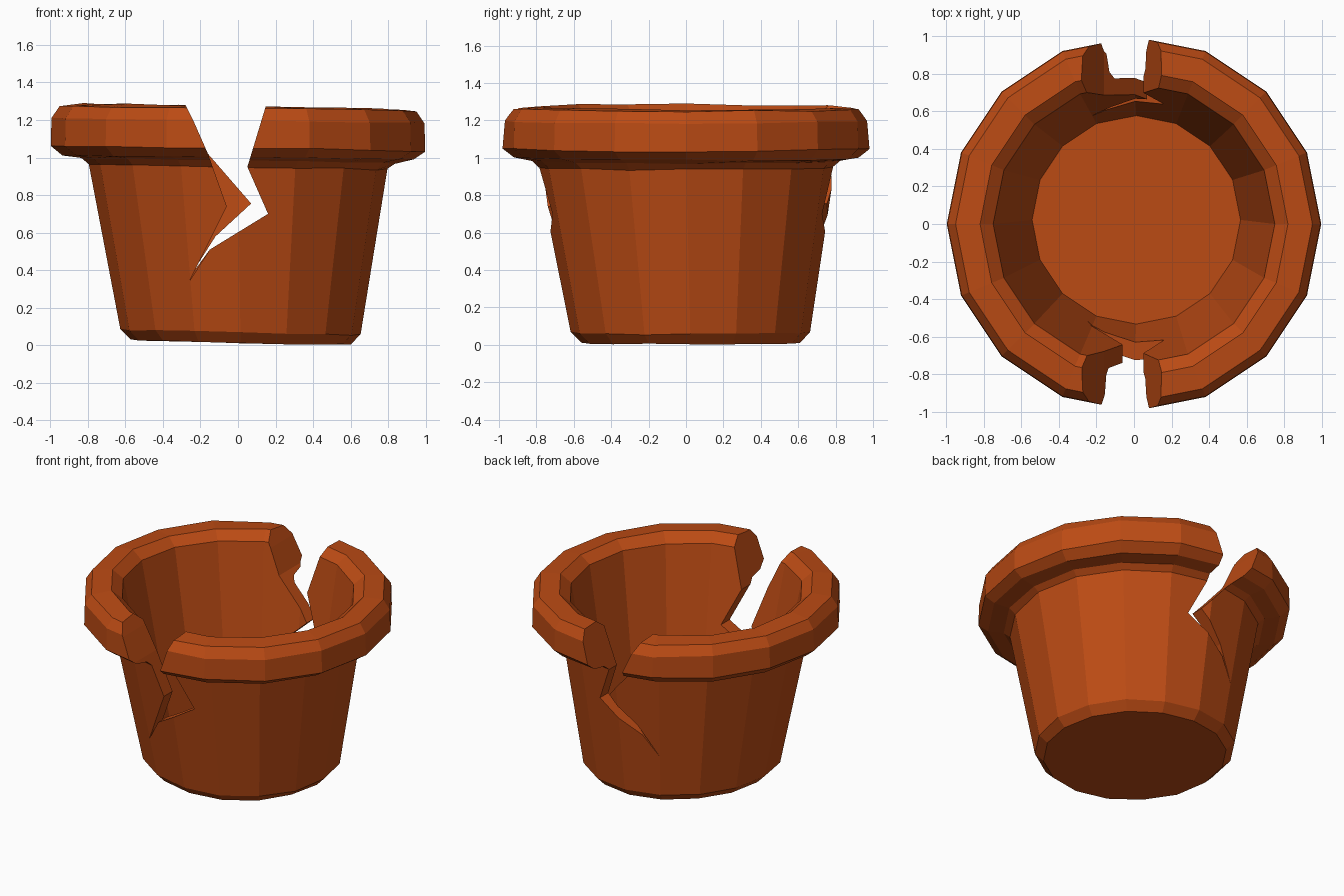
import bpy, bmesh, math, random

if "Cube" in bpy.data.objects:
    bpy.data.objects.remove(bpy.data.objects["Cube"])

random.seed(4)
SIDES = 16

# Terracotta material
clay = bpy.data.materials.new("terracotta")
clay.diffuse_color = (0.5, 0.07, 0.007, 1)
clay.use_nodes = True
clay.node_tree.nodes["Principled BSDF"].inputs["Base Color"].default_value = clay.diffuse_color


def make_object(name, bm):
    bmesh.ops.recalc_face_normals(bm, faces=bm.faces[:])
    mesh = bpy.data.meshes.new(name)
    bm.to_mesh(mesh)
    bm.free()
    obj = bpy.data.objects.new(name, mesh)
    bpy.context.collection.objects.link(obj)
    return obj


# Pot profile (radius, height): outer base, wall, thick rim, inner wall, floor
profile = [(0.585, 0.015), (0.64, 0.07), (0.795, 0.95), (0.835, 0.985),
           (0.935, 1.0), (0.997, 1.05), (0.993, 1.2), (0.95, 1.262),
           (0.82, 1.272), (0.75, 1.215), (0.555, 0.12)]

# Slightly uneven hand-made lathe
bm = bmesh.new()
rings = []
for r, z in profile:
    low = max(0, 1 - z)
    ring = []
    for i in range(SIDES):
        a = 2 * math.pi * i / SIDES
        x = r * math.cos(a) + 0.014 * low
        y = r * math.sin(a) + 0.025 * low
        dz = -0.014 * math.cos(a) + random.uniform(-0.005, 0.005)
        ring.append(bm.verts.new((x, y, max(0.003, z + dz))))
    rings.append(ring)
for lo, hi in zip(rings, rings[1:]):
    for i in range(SIDES):
        j = (i + 1) % SIDES
        bm.faces.new((lo[i], lo[j], hi[j], hi[i]))
bm.faces.new(rings[0])
bm.faces.new(rings[-1])
pot = make_object("cracked_pot", bm)
pot.data.materials.append(clay)


# Jagged crack cutters: an x-z outline extruded along y
def crack(name, outline, y0, y1):
    bm = bmesh.new()
    a = [bm.verts.new((x, y0, z)) for x, z in outline]
    b = [bm.verts.new((x, y1, z)) for x, z in outline]
    n = len(outline)
    for i in range(n):
        j = (i + 1) % n
        bm.faces.new((a[i], a[j], b[j], b[i]))
    bm.faces.new(a)
    bm.faces.new(b)
    cutter = make_object(name, bm)
    cutter.hide_render = True
    bpy.context.view_layer.objects.active = pot
    mod = pot.modifiers.new(name, 'BOOLEAN')
    mod.operation = 'DIFFERENCE'
    mod.solver = 'EXACT'
    mod.object = cutter
    bpy.ops.object.modifier_apply(modifier=mod.name)
    bpy.data.objects.remove(cutter)


right_edge = [(0.20, 1.45), (0.15, 1.28), (0.05, 0.95), (0.16, 0.70)]
left_top = [(-0.16, 1.02), (-0.235, 1.19), (-0.28, 1.28), (-0.30, 1.45)]
crack("front_crack", right_edge + [(-0.15, 0.51), (-0.26, 0.34), (-0.06, 0.74)] + left_top, -1.5, -0.1)
crack("back_crack", right_edge + [(-0.15, 0.51), (-0.26, 0.36), (-0.12, 0.58), (0.07, 0.755)] + left_top, 0.1, 1.5)
